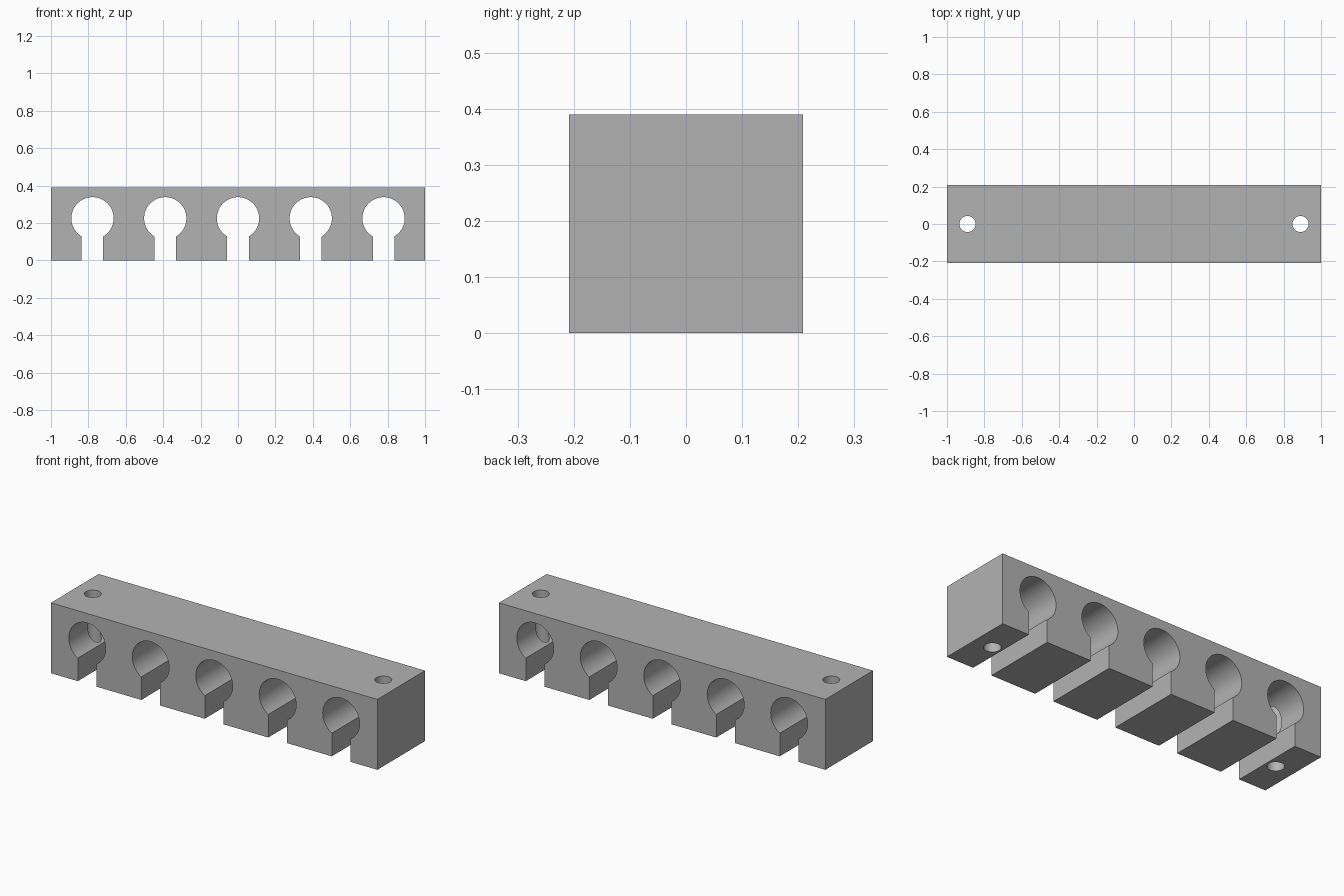
import bpy
import bmesh
from math import asin, cos, pi, sin

if "Cube" in bpy.data.objects:
    bpy.data.objects.remove(bpy.data.objects["Cube"])

LENGTH, DEPTH, HEIGHT = 2.0, 0.417, 0.39
PITCH, RADIUS, HOLE_Z, SLOT = 0.389, 0.113, 0.225, 0.0575
SCREW_X, SCREW_R = 0.89, 0.043
STEPS = 56

gray = bpy.data.materials.new("plain gray")
gray.use_nodes = True
color = (0.45, 0.45, 0.45, 1)
gray.diffuse_color = color
gray.node_tree.nodes["Principled BSDF"].inputs["Base Color"].default_value = color


def keyhole(cx):
    """Outline of one slot and bore, walked from left to right."""
    half = asin(SLOT / RADIUS)
    start, sweep = 1.5 * pi - half, 2 * (pi - half)
    pts = [(cx - SLOT, 0)]
    for i in range(STEPS + 1):
        a = start - sweep * i / STEPS
        pts.append((cx + RADIUS * cos(a), HOLE_Z + RADIUS * sin(a)))
    return pts + [(cx + SLOT, 0)]


# Bar with five keyhole channels, extruded from front to back
outline = [(-LENGTH / 2, 0)]
for i in range(-2, 3):
    outline += keyhole(i * PITCH)
outline += [(LENGTH / 2, 0), (LENGTH / 2, HEIGHT), (-LENGTH / 2, HEIGHT)]

bm = bmesh.new()
face = bm.faces.new([bm.verts.new((x, -DEPTH / 2, z)) for x, z in outline])
result = bmesh.ops.extrude_face_region(bm, geom=[face])
back = [v for v in result["geom"] if isinstance(v, bmesh.types.BMVert)]
bmesh.ops.translate(bm, verts=back, vec=(0, DEPTH, 0))
bmesh.ops.recalc_face_normals(bm, faces=bm.faces)
mesh = bpy.data.meshes.new("holder_bar")
bm.to_mesh(mesh)
bm.free()
mesh.materials.append(gray)
bar = bpy.data.objects.new("holder_bar", mesh)
bpy.context.collection.objects.link(bar)

# Vertical screw holes at both ends
for side, name in ((-1, "right_screw_cutter"), (1, "left_screw_cutter")):
    bpy.ops.mesh.primitive_cylinder_add(
        vertices=40, radius=SCREW_R, depth=1, location=(side * SCREW_X, 0, HEIGHT / 2))
    cutter = bpy.context.object
    cutter.name = name
    cutter.data.materials.append(gray)
    cutter.hide_render = True
    cut = bar.modifiers.new(name, "BOOLEAN")
    cut.operation = "DIFFERENCE"
    cut.solver = "EXACT"
    cut.object = cutter
    bpy.ops.object.select_all(action="DESELECT")
    bar.select_set(True)
    bpy.context.view_layer.objects.active = bar
    bpy.ops.object.modifier_apply(modifier=cut.name)
    bpy.data.objects.remove(cutter)

# Smooth bores with crisp edges
bpy.ops.object.shade_smooth_by_angle(angle=pi / 6)
